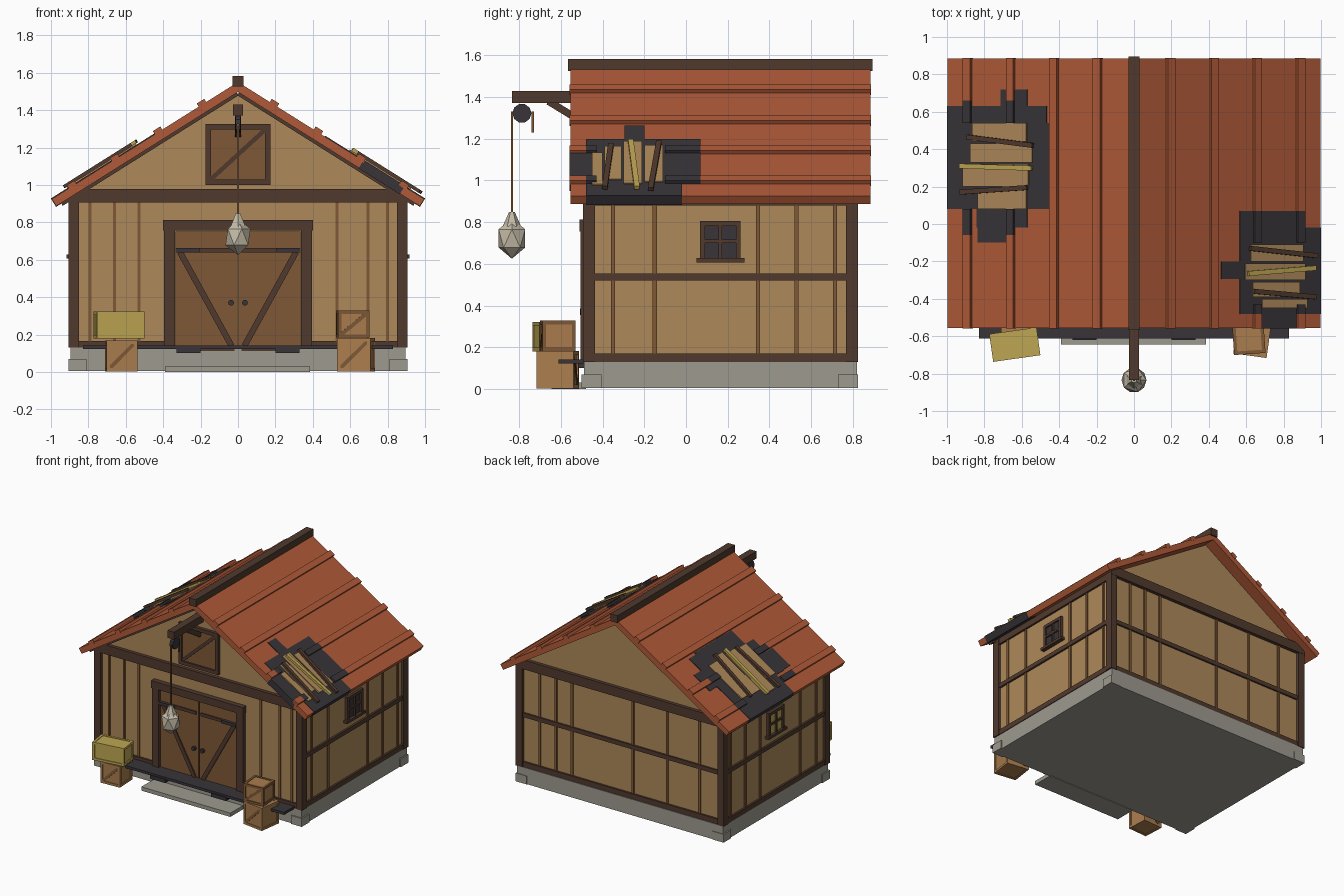
import bpy, bmesh, math
from mathutils import Vector, Matrix

if "Cube" in bpy.data.objects:
    bpy.data.objects.remove(bpy.data.objects["Cube"])


def material(name, r, g, b):
    m = bpy.data.materials.new(name)
    m.use_nodes = True
    lin = [(c / 255 / 12.92) if c < 10 else ((c / 255 + 0.055) / 1.055) ** 2.4 for c in (r, g, b)]
    m.diffuse_color = (*lin, 1)
    m.node_tree.nodes["Principled BSDF"].inputs["Base Color"].default_value = (*lin, 1)
    return m


TAN = material("tan planks", 174, 137, 90)
DARK = material("dark timber", 80, 58, 46)
BROWN = material("brown wood", 128, 88, 54)
RED = material("red roofing", 176, 90, 56)
SOOT = material("charred black", 56, 52, 56)
STONE = material("grey stone", 158, 155, 143)
YELLOW = material("yellow wood", 190, 166, 82)
PALE = material("pale weight", 196, 187, 167)
CRATE = material("crate wood", 170, 125, 78)


def add_prism(bm, low, high):
    """Solid between two matching loops of points."""
    a, b = [bm.verts.new(p) for p in low], [bm.verts.new(p) for p in high]
    bm.faces.new(a)
    bm.faces.new(b)
    for i in range(len(a)):
        j = (i + 1) % len(a)
        bm.faces.new((a[i], a[j], b[j], b[i]))


def finish(name, bm, mat, at=(0, 0, 0), turn=0):
    bmesh.ops.recalc_face_normals(bm, faces=bm.faces)
    me = bpy.data.meshes.new(name)
    bm.to_mesh(me)
    bm.free()
    me.materials.append(mat)
    ob = bpy.data.objects.new(name, me)
    ob.location = at
    ob.rotation_euler.z = math.radians(turn)
    bpy.context.collection.objects.link(ob)
    return ob


def boxes(name, mat, *spans, at=(0, 0, 0), turn=0):
    """One object from boxes given as x0, x1, y0, y1, z0, z1."""
    bm = bmesh.new()
    for x0, x1, y0, y1, z0, z1 in spans:
        loop = [(x0, y0), (x1, y0), (x1, y1), (x0, y1)]
        add_prism(bm, [(*p, z0) for p in loop], [(*p, z1) for p in loop])
    return finish(name, bm, mat, at, turn)


def profile(name, mat, pts, y0, y1, **kw):
    """Outline in x, z pushed along y."""
    bm = bmesh.new()
    add_prism(bm, [(x, y0, z) for x, z in pts], [(x, y1, z) for x, z in pts])
    return finish(name, bm, mat, **kw)


def strip(a, b, w):
    """Corners of a strip of width w from a to b."""
    a, b = Vector(a), Vector(b)
    n = (b - a).normalized().orthogonal() * w / 2
    return [a + n, b + n, b - n, a - n]


def on_roof(name, mat, side, pts, h0, h1):
    """Plate on a roof slope; pts are (distance from ridge, y), h is height off the surface."""
    def place(p, h):
        return (side * (p[0] + h * 0.532), p[1], 1.55 - 0.628 * p[0] + h * 0.847)
    bm = bmesh.new()
    add_prism(bm, [place(p, h0) for p in pts], [place(p, h1) for p in pts])
    return finish(name, bm, mat)


def rect(x0, x1, y0, y1):
    return [(x0, y0), (x1, y0), (x1, y1), (x0, y1)]


# Foundation, corner stones, step and porch edge
boxes("foundation", STONE, (-.895, .895, -.49, .82, 0.005, .13))
boxes("corner_stones", STONE, *[(min(sx * .81, sx * .905), max(sx * .81, sx * .905), y, y + .095, .005, .07)
                                for sx in (-1, 1) for y in (-.5, .73)])
boxes("front_step", STONE, (-.39, .385, -.645, -.48, 0, .03))
boxes("porch_edge", SOOT, (-.83, .83, -.612, -.48, .122, .142))

# Walls with both gables
profile("walls", TAN, [(-.885, .13), (.885, .13), (.885, .93), (0, 1.49), (-.885, .93)], -.47, .8)

# Timber frame
boxes("corner_posts", DARK, *[(min(sx * .85, sx * .905), max(sx * .85, sx * .905), y, y + .058, .13, .93)
                              for sx in (-1, 1) for y in (-.495, .767)])
boxes("front_and_back_beams", DARK, (-.905, .905, -.497, -.45, .905, .978), (-.905, .905, .78, .827, .905, .978))
boxes("sills", DARK, (-.88, -.34, -.485, -.45, .13, .165), (.34, .88, -.485, -.45, .13, .165),
      (-.88, .88, .78, .815, .13, .17))
boxes("back_rail", DARK, (-.87, .87, .78, .813, .52, .553))
for side, label in ((1, "left"), (-1, "right")):
    def out(d0, d1):
        return tuple(sorted((side * d0, side * d1)))
    boxes(label + "_side_rails", DARK, *[(*out(.87, .9), -.45, .78, z0, z1)
                                         for z0, z1 in ((.13, .17), (.52, .553), (.88, .93))])
    boxes(label + "_side_battens", BROWN, *[(*out(.88, .893), y - .01, y + .01, .17, .9)
                                            for y in (-.35, -.15, .345, .53, .715)])
    # Window with cross bars
    boxes(label + "_window_pane", SOOT if side > 0 else YELLOW, (*out(.88, .895), .08, .25, .62, .79))
    boxes(label + "_window_frame", DARK, *[(*out(.88, .907), *s) for s in (
        (.068, .09, .62, .805), (.24, .262, .62, .805), (.068, .262, .782, .805),
        (.157, .173, .62, .79), (.08, .25, .7, .716))], (*out(.88, .917), .05, .28, .607, .627))
    # Roof slope with raised ribs, charred where the patch runs
    on_roof(label + "_roof_slope", RED, side, rect(0, .996, -.555, .885), -.045, 0)
    on_roof(label + "_front_rafter", DARK, side, rect(.03, .97, -.5, -.46), -.062, -.04)
    cuts = (-.48, -.43, -.1, .07) if side > 0 else (-.06, .08, .54, .66)
    for d in (.19, .425, .655, .885):
        if d < .5:
            on_roof(label + "_roof_rib", RED, side, rect(d - .02, d + .02, -.558, .888), -.01, .02)
        else:
            runs = ((RED, -.558, cuts[0]), (SOOT, cuts[0], cuts[1]), (SOOT, cuts[2], cuts[3]), (RED, cuts[3], .888))
            for mat, y0, y1 in runs:
                on_roof(label + "_roof_rib", mat, side, rect(d - .02, d + .02, y0, y1), -.01, .02)

boxes("front_battens", BROWN, *[(x - .008, x + .008, -.478, -.46, .165, .91)
                                for x in (-.79, -.66, -.53, .53, .695, .8)])
boxes("back_battens", BROWN, *[(x - .01, x + .01, .79, .808, .17, .91)
                               for x in (.71, .57, .43, -.1, -.4, -.68)])
boxes("ridge_cap", DARK, (-.03, .03, -.565, .895, 1.525, 1.583))

# Roof repairs: charred blocks, bare planks, loose boards nailed across
PATCHES = {
    1: ([(.565, .88, -.02, .07), (.565, .998, -.48, -.02), (.465, .565, -.295, -.2), (.67, .89, -.558, -.48)],
        [(.62, .9, -.2, -.11), (.59, .91, -.3, -.21), (.63, .88, -.39, -.31), (.68, .92, -.45, -.4)],
        [(.61, -.13, .97, -.17, DARK), (.6, -.265, .96, -.235, YELLOW), (.63, -.36, .96, -.39, DARK)]),
    -1: ([(.57, .71, .63, .72), (.465, .998, .54, .63), (.45, .998, .08, .54), (.41, .45, .17, .26),
          (.57, .84, -.02, .08), (.68, .835, -.1, -.02)],
         [(.57, .86, .44, .54), (.54, .87, .33, .43), (.56, .91, .2, .32), (.57, .83, .08, .19)],
         [(.53, .42, .88, .465, DARK), (.535, .298, .92, .31, YELLOW), (.56, .195, .92, .17, DARK)]),
}
for side, (burnt, planks, boards) in PATCHES.items():
    for r in burnt:
        on_roof("charred_roof_block", SOOT, side, rect(*r), -.048, .005)
    for r in planks:
        on_roof("bare_roof_plank", TAN, side, rect(*r), 0, .012)
    for x0, y0, x1, y1, mat in boards:
        on_roof("loose_roof_board", mat, side, [p[:] for p in strip((x0, y0), (x1, y1), .026)], .012, .03)

# Double door with braces, straps and knobs
boxes("door_frame", DARK, (-.395, -.337, -.505, -.46, .13, .76), (.337, .395, -.505, -.46, .13, .76),
      (-.4, .4, -.51, -.46, .755, .812))
for s, label in ((-1, "right"), (1, "left")):
    def across(a, b):
        return tuple(sorted((s * a, s * b)))
    boxes(label + "_door_leaf", BROWN, (*across(.004, .335), -.485, -.46, .11, .75))
    boxes(label + "_door_rails", DARK, (*across(.02, .33), -.495, -.48, .638, .662),
          (*across(.02, .33), -.495, -.48, .113, .14))
    profile(label + "_door_brace", DARK, strip((s * .31, .64), (s * .035, .14), .032), -.494, -.48)
    boxes(label + "_door_straps", SOOT, (*across(.205, .335), -.507, -.48, .638, .662),
          (*across(.2, .33), -.62, -.48, .1, .128))
    ring = [(s * .037 + .016 * math.cos(a * math.pi / 4), .37 + .016 * math.sin(a * math.pi / 4)) for a in range(8)]
    profile(label + "_door_knob", SOOT, ring, -.508, -.48)

# Loft hatch
boxes("hatch_panel", BROWN, (-.16, .16, -.482, -.46, 1.01, 1.315))
boxes("hatch_frame", DARK, (-.173, -.145, -.495, -.46, 1, 1.325), (.145, .173, -.495, -.46, 1, 1.325),
      (-.173, .173, -.495, -.46, 1, 1.028), (-.173, .173, -.495, -.46, 1.297, 1.325))
profile("hatch_brace", DARK, strip((-.145, 1.03), (.145, 1.295), .024), -.49, -.47)

# Hoist: beam, strut, pulley, rope and faceted weight
boxes("hoist_beam", DARK, (-.028, .028, -.835, -.45, 1.372, 1.43))
profile("hoist_strut", DARK, strip((-.66, 1.38), (-.48, 1.27), .035), -.015, .015, turn=90)
wheel = [(-.787 + .046 * math.cos(a * math.pi / 5), 1.322 + .046 * math.sin(a * math.pi / 5)) for a in range(10)]
profile("pulley", SOOT, wheel, -.014, .014, turn=90)
boxes("rope", BROWN, (-.005, .005, -.84, -.83, .83, 1.33), (-.005, .005, -.74, -.73, 1.23, 1.33))
bm = bmesh.new()
bmesh.ops.create_icosphere(bm, subdivisions=1, radius=.075,
                           matrix=Matrix.Translation((0, -.835, .722)) @ Matrix.Diagonal((1, 1, 1.3, 1)))
bmesh.ops.create_cone(bm, cap_ends=True, segments=6, radius1=.045, radius2=.014, depth=.07,
                      matrix=Matrix.Translation((0, -.835, .813)))
finish("hanging_weight", bm, PALE)


# Crates
def crate(name, x, y, z, w, d, h, turn, body, trim, diagonal=True):
    a, b, t = w / 2, d / 2, .018
    at = (x, y, z)
    boxes(name + "_body", body, (-a + .006, a - .006, -b + .006, b - .006, .004, h - .004), at=at, turn=turn)
    rims = []
    for lo in (0, h - t):
        rims += [(-a, a, s, s + t, lo, lo + t) for s in (-b, b - t)]
        rims += [(s, s + t, -b, b, lo, lo + t) for s in (-a, a - t)]
    rims += [(sx, sx + t, sy, sy + t, 0, h) for sx in (-a, a - t) for sy in (-b, b - t)]
    boxes(name + "_edges", trim, *rims, at=at, turn=turn)
    if diagonal:
        for sy in (-b + .001, b - .009):
            profile(name + "_brace", BROWN, strip((-a + t, t), (a - t, h - t), .02), sy, sy + .008, at=at, turn=turn)


crate("right_crate", -.625, -.62, .003, .165, .165, .165, 3, CRATE, CRATE)
crate("yellow_chest", -.637, -.645, .18, .255, .15, .142, 8, YELLOW, YELLOW, False)
crate("left_lower_crate", .632, -.615, .003, .18, .18, .178, -8, CRATE, CRATE)
crate("left_upper_crate", .614, -.615, .183, .168, .16, .145, 4, CRATE, BROWN)
